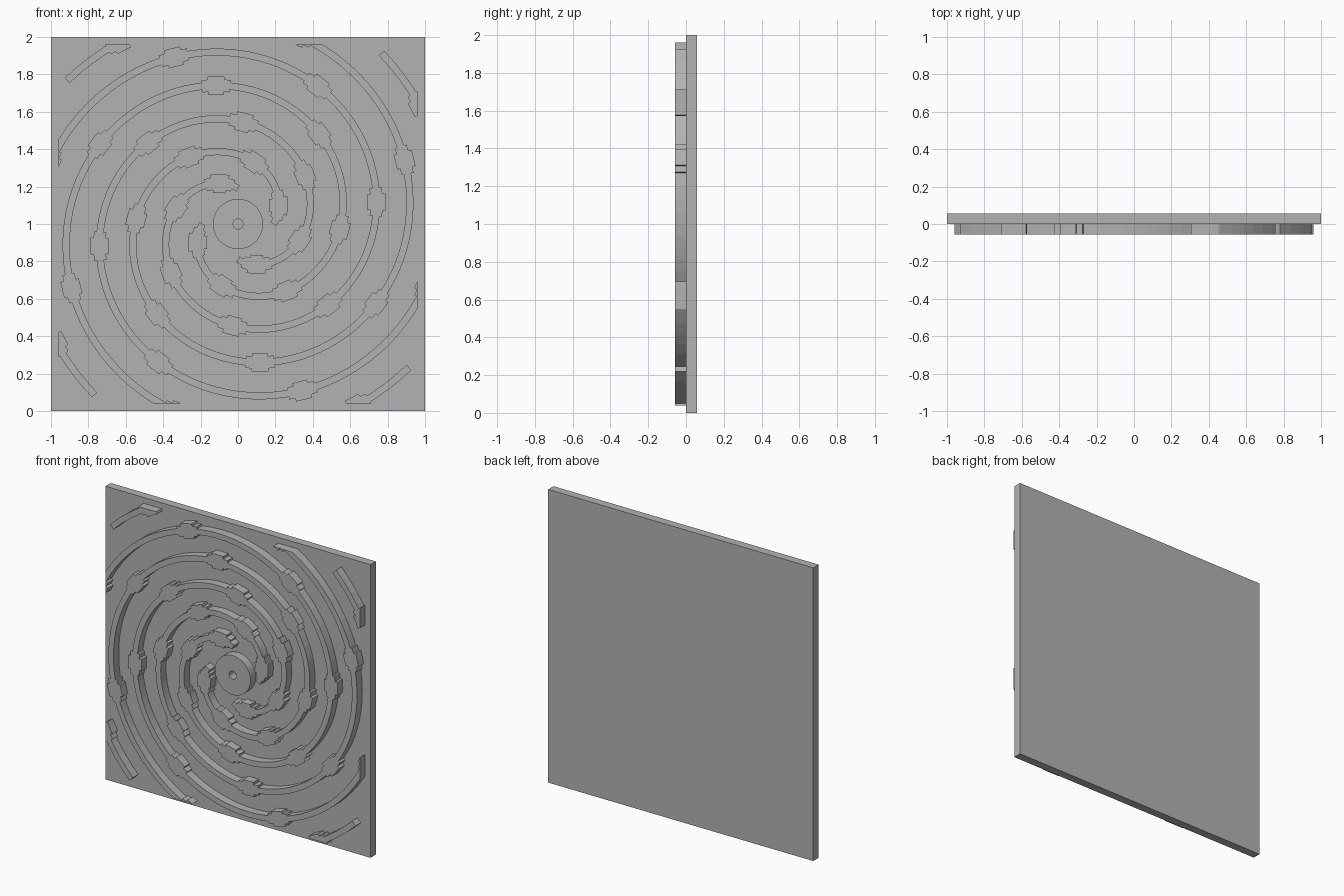
import bpy, bmesh, math
from mathutils import Vector, Matrix

cube = bpy.data.objects.get("Cube")
if cube:
    bpy.data.objects.remove(cube)

DEPTH = 0.057      # thickness of the slab and of the relief
LIMIT = 0.96       # relief is trimmed to this half size
START, GROWTH = 0.19, 0.1805 / 90   # spiral radius and growth per degree
SWEEP = 500

stone = bpy.data.materials.new("plain grey")
stone.use_nodes = True
grey = (0.45, 0.45, 0.45, 1)
stone.diffuse_color = grey
stone.node_tree.nodes["Principled BSDF"].inputs["Base Color"].default_value = grey


def finish(name, bm):
    """Turn a bmesh drawn around the origin into an object at panel height."""
    bmesh.ops.recalc_face_normals(bm, faces=bm.faces)
    bmesh.ops.translate(bm, vec=(0, 0, 1), verts=bm.verts)
    mesh = bpy.data.meshes.new(name)
    bm.to_mesh(mesh)
    bm.free()
    mesh.materials.append(stone)
    obj = bpy.data.objects.new(name, mesh)
    bpy.context.collection.objects.link(obj)
    return obj


def thicken(bm):
    """Extrude flat front faces back to the slab."""
    new = bmesh.ops.extrude_face_region(bm, geom=bm.faces[:], use_keep_orig=True)
    verts = [g for g in new["geom"] if isinstance(g, bmesh.types.BMVert)]
    bmesh.ops.translate(bm, vec=(0, DEPTH, 0), verts=verts)


def stations():
    """Angle and half width along an arm, with stepped lugs."""
    wall, shoulder, lug = 0.019, 0.033, 0.05
    tabs = [24 + 51 * k for k in range(10)]
    out = []
    reach = lambda c, d: math.degrees(d / math.hypot(START + GROWTH * c, 0.115))
    spans = [(c, reach(c, 0.075), reach(c, 0.042)) for c in tabs]
    for a in range(0, SWEEP + 1, 4):
        if all(abs(a - c) > far for c, far, near in spans):
            out.append((a, wall))
    for c, far, near in spans:
        e = 0.05
        for s in (-1, 1):
            out += [(c + s * (far + e), wall), (c + s * far, shoulder),
                    (c + s * (near + e), shoulder), (c + s * near, lug)]
        out.append((c, lug))
    return sorted(p for p in out if p[0] <= SWEEP)


def spiral_arm(name, turn):
    bm = bmesh.new()
    rows = []
    for angle, half in stations():
        t = math.radians(angle)
        r = START + GROWTH * angle
        radial = Vector((math.cos(t), 0, math.sin(t)))
        around = Vector((-math.sin(t), 0, math.cos(t)))
        normal = (radial * r - around * math.degrees(GROWTH)).normalized()
        mid = radial * r + Vector((0, -DEPTH, 0))
        rows.append([bm.verts.new(mid + normal * s * half) for s in (-1, 1)])
    for (a, b), (c, d) in zip(rows, rows[1:]):
        bm.faces.new((a, b, d, c))
    bmesh.ops.rotate(bm, verts=bm.verts, matrix=Matrix.Rotation(-turn, 3, "Y"))
    # trim to the square border
    for n in ((1, 0, 0), (-1, 0, 0), (0, 0, 1), (0, 0, -1)):
        bmesh.ops.bisect_plane(bm, geom=bm.verts[:] + bm.edges[:] + bm.faces[:],
                               plane_co=Vector(n) * LIMIT, plane_no=n, clear_outer=True)
    thicken(bm)
    return finish(name, bm)


# backing slab
bm = bmesh.new()
bmesh.ops.create_cube(bm, size=1)
bmesh.ops.scale(bm, vec=(2, DEPTH, 2), verts=bm.verts)
bmesh.ops.translate(bm, vec=(0, DEPTH / 2, 0), verts=bm.verts)
finish("backing_slab", bm)

# four spiral walls
for i in range(4):
    spiral_arm(f"spiral_wall_{i + 1}", i * math.pi / 2)

# centre disc with a round hole
bm = bmesh.new()
N = 48
rings = [[bm.verts.new((r * math.cos(i * math.tau / N), -DEPTH, r * math.sin(i * math.tau / N)))
          for i in range(N)] for r in (0.027, 0.134)]
for i in range(N):
    j = (i + 1) % N
    bm.faces.new((rings[0][i], rings[1][i], rings[1][j], rings[0][j]))
thicken(bm)
disc = finish("centre_disc", bm)
bpy.ops.object.select_all(action="DESELECT")
disc.select_set(True)
bpy.context.view_layer.objects.active = disc
bpy.ops.object.shade_smooth_by_angle()
